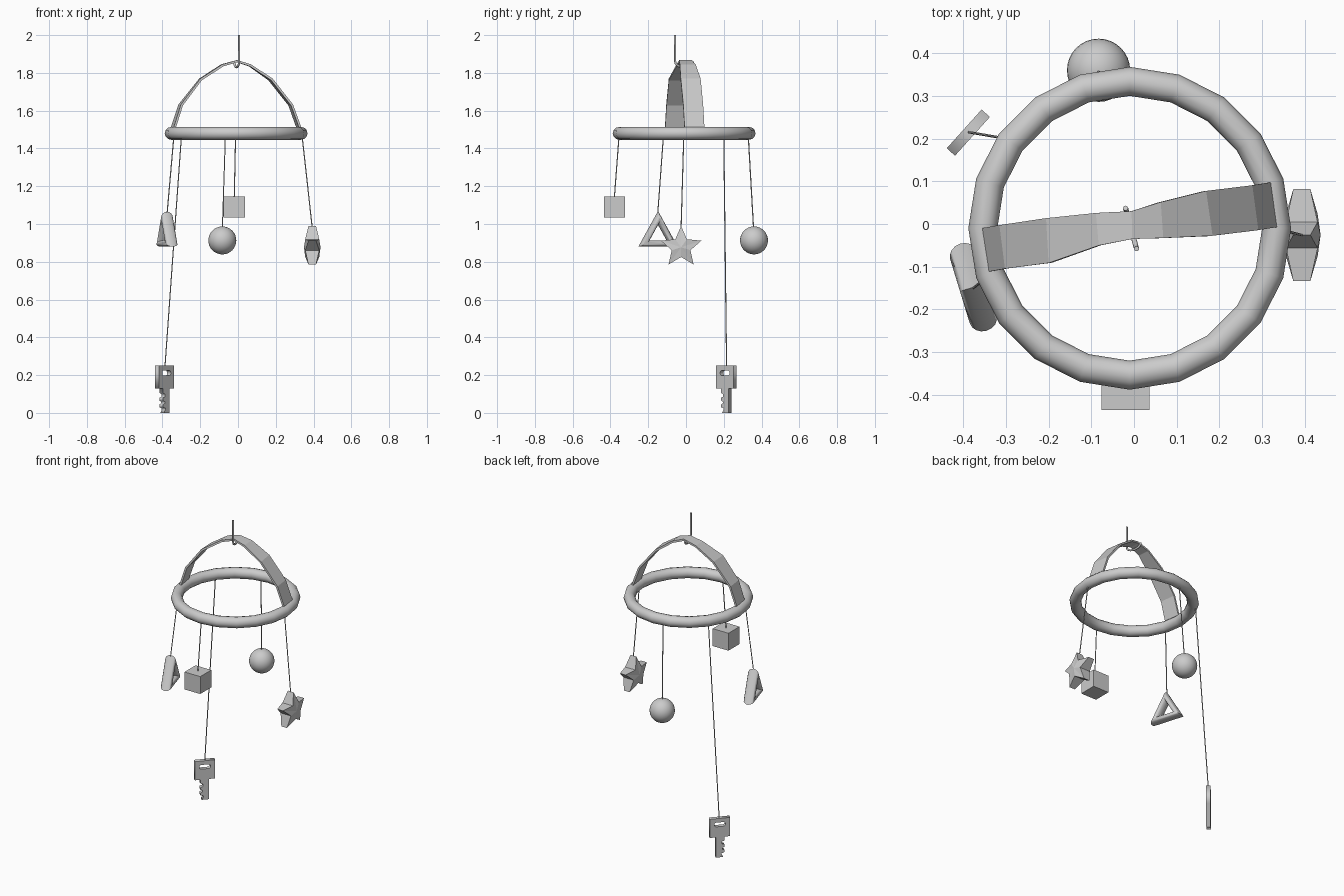
import bpy, bmesh
from math import radians, sin, cos, pi
from mathutils import Vector

if "Cube" in bpy.data.objects:
    bpy.data.objects.remove(bpy.data.objects["Cube"])


def smooth(ob, name):
    ob.name = name
    bpy.ops.object.select_all(action='DESELECT')
    ob.select_set(True)
    bpy.context.view_layer.objects.active = ob
    bpy.ops.object.shade_smooth_by_angle(angle=radians(40))


def mesh_object(name, bm, loc=(0, 0, 0), rot=(0, 0, 0)):
    bmesh.ops.recalc_face_normals(bm, faces=bm.faces)
    me = bpy.data.meshes.new(name)
    bm.to_mesh(me)
    bm.free()
    ob = bpy.data.objects.new(name, me)
    ob.location, ob.rotation_euler = loc, rot
    bpy.context.collection.objects.link(ob)
    return ob


def wire(name, points, radius, res=1):
    cu = bpy.data.curves.new(name, 'CURVE')
    cu.dimensions = '3D'
    cu.bevel_depth, cu.bevel_resolution, cu.use_fill_caps = radius, res, True
    sp = cu.splines.new('POLY')
    sp.points.add(len(points) - 1)
    for p, co in zip(sp.points, points):
        p.co = (*co, 1)
    ob = bpy.data.objects.new(name, cu)
    bpy.context.collection.objects.link(ob)


# Main ring
bpy.ops.mesh.primitive_torus_add(major_segments=20, minor_segments=12, major_radius=0.344,
                                 minor_radius=0.034, location=(-0.01, -0.01, 1.48))
smooth(bpy.context.object, "ring")

# Arched strap: pairs of edge points (front edge xy, back edge xy, height)
strap = [((-0.341, -0.112), (-0.357, -0.01), 1.49), ((-0.297, -0.104), (-0.31, -0.002), 1.63),
         ((-0.196, -0.091), (-0.202, 0.014), 1.765), ((-0.08, -0.05), (-0.087, 0.026), 1.84),
         ((-0.004, -0.035), (-0.006, 0.03), 1.862), ((0.066, -0.033), (0.06, 0.051), 1.84),
         ((0.18, -0.028), (0.165, 0.077), 1.765), ((0.286, -0.015), (0.272, 0.09), 1.63),
         ((0.337, -0.007), (0.322, 0.098), 1.49)]
bm = bmesh.new()
rows = [(bm.verts.new((*a, z)), bm.verts.new((*b, z))) for a, b, z in strap]
for (a, b), (c, d) in zip(rows, rows[1:]):
    bm.faces.new((a, c, d, b))
arch = mesh_object("strap", bm)
mod = arch.modifiers.new("thickness", 'SOLIDIFY')
mod.thickness, mod.offset = 0.012, 0

# Hanging hook passing under the strap
arc = [(t, Vector((-0.007, -0.01, 1.86)) + Vector((0.26, -0.965, 0)) * 0.049 * cos(t)
        - Vector((0, 0, 0.03)) * sin(t)) for t in [pi * i / 10 for i in range(11)]]
wire("hook", [(0.006, -0.058, 2.0)] + [tuple(p) for t, p in arc], 0.006, 2)

# Strings: from the ring down to each pendant
for name, top, end in [("triangle", (-0.34, -0.12, 1.46), (-0.376, -0.15, 1.05)),
                       ("key", (-0.30, 0.20, 1.46), (-0.387, 0.215, 0.24)),
                       ("cube", (-0.013, -0.355, 1.46), (-0.02, -0.38, 1.13)),
                       ("ball", (-0.067, 0.33, 1.46), (-0.083, 0.358, 0.97)),
                       ("star", (0.34, -0.012, 1.46), (0.393, -0.026, 0.98))]:
    wire(name + "_string", [top, end], 0.003)

# Ball and cube pendants
bpy.ops.mesh.primitive_uv_sphere_add(segments=32, ring_count=16, radius=0.074,
                                     location=(-0.083, 0.36, 0.913))
smooth(bpy.context.object, "ball_pendant")
bpy.ops.mesh.primitive_cube_add(size=0.112, location=(-0.02, -0.379, 1.09))
bpy.context.object.name = "cube_pendant"

# Open triangle pendant: a three-sided torus
bpy.ops.mesh.primitive_torus_add(major_segments=3, minor_segments=16, major_radius=0.09,
                                 minor_radius=0.033, location=(-0.376, -0.148, 0.942),
                                 rotation=(0, radians(-90), radians(17)))
smooth(bpy.context.object, "triangle_pendant")

# Star pendant, puffed towards the middle
bm = bmesh.new()
sides = []
for s in (-1, 1):
    rim = []
    for i in range(10):
        r, d = ((0.113, 0.02), (0.052, 0.037))[i % 2]
        a = pi * i / 5
        rim.append(bm.verts.new((r * sin(a), s * d, r * cos(a))))
    hub = bm.verts.new((0, s * 0.044, 0))
    for i in range(10):
        bm.faces.new((hub, rim[i], rim[(i + 1) % 10]))
    sides.append(rim)
for i in range(10):
    j = (i + 1) % 10
    bm.faces.new((sides[0][i], sides[0][j], sides[1][j], sides[1][i]))
mesh_object("star_pendant", bm, (0.393, -0.026, 0.877), (0, 0, radians(90)))

# Key pendant: outline with notched blade and a slot in the head
outline = [(-0.061, 0.25), (-0.061, 0.13), (-0.027, 0.13), (-0.027, 0.105), (-0.012, 0.1),
           (-0.012, 0.085), (-0.027, 0.08), (-0.027, 0.065), (-0.014, 0.06), (-0.014, 0.05),
           (-0.027, 0.045), (-0.027, 0.03), (-0.01, 0.025), (-0.01, 0.015), (-0.02, 0),
           (0.025, 0), (0.025, 0.13), (0.061, 0.13), (0.061, 0.25)]
slot = [(0.03 * (1 if cos(a) > 0 else -1) * 0.7 + 0.013 * cos(a), 0.211 + 0.014 * sin(a))
        for a in [2 * pi * (i + 0.5) / 12 for i in range(12)]]
cu = bpy.data.curves.new("key_pendant", 'CURVE')
cu.dimensions, cu.fill_mode, cu.extrude = '2D', 'BOTH', 0.013
for loop in (outline, slot):
    sp = cu.splines.new('POLY')
    sp.points.add(len(loop) - 1)
    for p, co in zip(sp.points, loop):
        p.co = (*co, 0, 1)
    sp.use_cyclic_u = True
key = bpy.data.objects.new("key_pendant", cu)
key.location, key.rotation_euler = (-0.388, 0.214, 0), (radians(90), 0, radians(48))
bpy.context.collection.objects.link(key)
